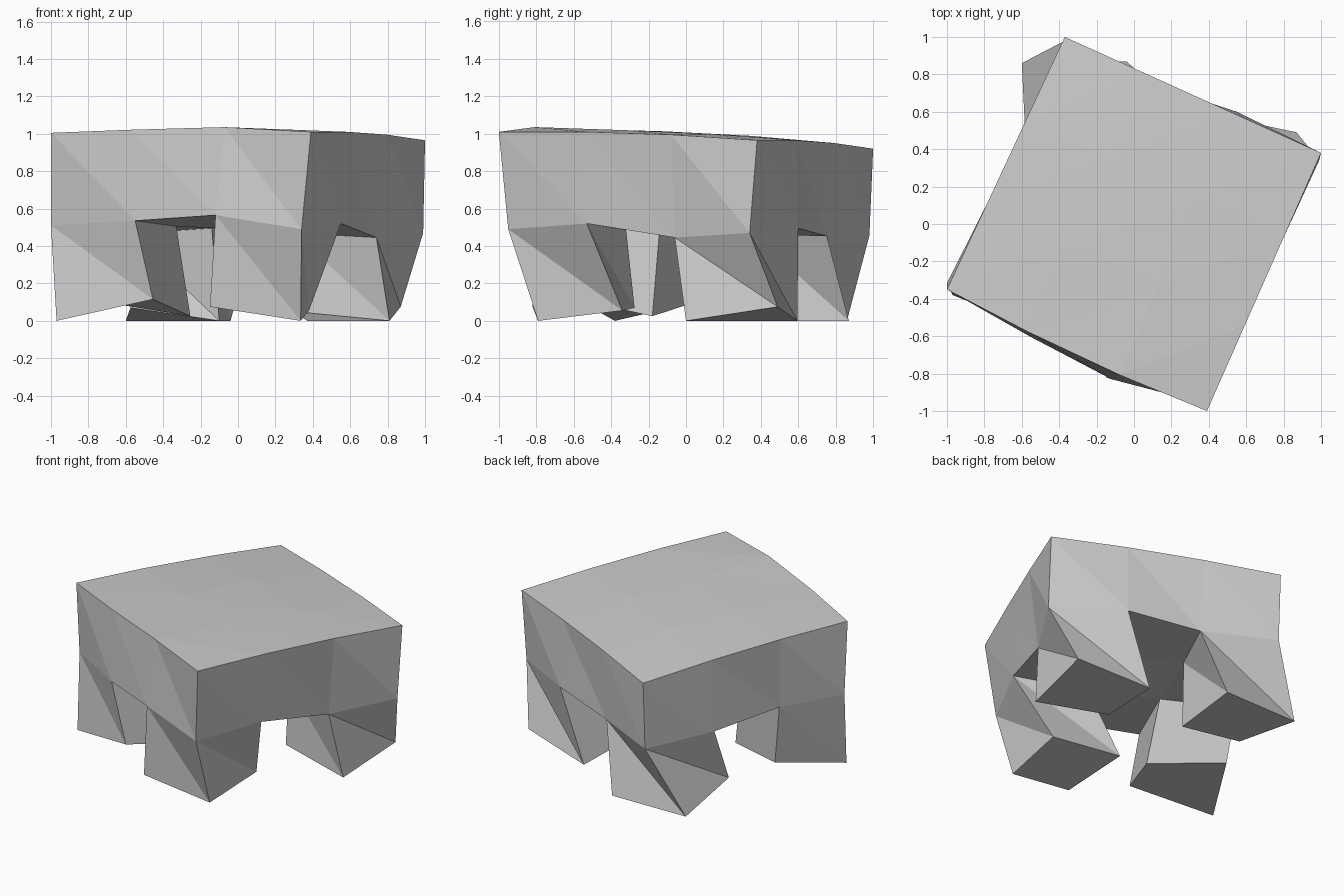
import bpy
import bmesh
from mathutils import Vector

cube = bpy.data.objects.get("Cube")
if cube:
    bpy.data.objects.remove(cube, do_unlink=True)

# One plain grey for the whole table
grey = bpy.data.materials.new("plain_grey")
grey.use_nodes = True
colour = (0.6, 0.6, 0.6, 1)
grey.diffuse_color = colour
grey.node_tree.nodes["Principled BSDF"].inputs["Base Color"].default_value = colour

CELLS = 3


def cell_loop(i, j):
    """Grid keys around one cell, counter-clockwise from above."""
    return [(i, j), (i + 1, j), (i + 1, j + 1), (i, j + 1)]


def wall(bm, upper, lower):
    """Closed band between two rings, every quad split the same way."""
    for k in range(len(upper)):
        n = (k + 1) % len(upper)
        bm.faces.new((upper[k], lower[k], lower[n]))
        bm.faces.new((upper[k], lower[n], upper[n]))


def add_points(bm, points):
    return [bm.verts.new(p) for p in points]


def finish(name, bm):
    mesh = bpy.data.meshes.new(name)
    bm.to_mesh(mesh)
    bm.free()
    mesh.materials.append(grey)
    obj = bpy.data.objects.new(name, mesh)
    bpy.context.collection.objects.link(obj)
    return obj


# Outer ring of grid keys: front, right, back, left
ring = ([(i, 0) for i in range(CELLS)] + [(CELLS, j) for j in range(CELLS)]
        + [(i, CELLS) for i in range(CELLS, 0, -1)]
        + [(0, j) for j in range(CELLS, 0, -1)])

# Lower rim of the slab and the hips where the legs meet underneath
rim = [(-1, -.315, .51), (-.55, -.605, .535), (-.12, -.83, .565),
       (.34, -.95, .49), (.55, -.53, .52), (.74, -.06, .445),
       (.99, .34, .47), (.55, .6, .495), (.085, .753, .452),
       (-.37, .98, .455), (-.59, .53, .465), (-.775, .08, .51)]
hips = [(-.33, -.14, .505), (.11, -.32, .485), (.3, .13, .47), (-.14, .32, .495)]
under = dict(zip(ring, rim))
under.update(zip(cell_loop(1, 1), hips))

# Crowned upper surface, spread evenly between its four corners
front_left, front_right, back_right, back_left = map(Vector, (
    (-1, -.35, 1.005), (.39, -1, 1.01), (1, .38, .965), (-.37, 1, .92)))
nudge = {(1, 0): (-.03, -.01, 0), (2, 0): (0, -.025, .012)}


def crown(i, j):
    u, v = i / CELLS, j / CELLS
    point = front_left.lerp(front_right, u).lerp(back_left.lerp(back_right, u), v)
    point.z += .015 * ((0 < i < CELLS) + (0 < j < CELLS))
    return point + Vector(nudge.get((i, j), (0, 0, 0)))


grid = [(i, j) for i in range(CELLS + 1) for j in range(CELLS + 1)]
cells = [(i, j) for i in range(CELLS) for j in range(CELLS)]
leg_cells = {"front_left_leg": (0, 0), "front_right_leg": (2, 0),
             "back_right_leg": (2, 2), "back_left_leg": (0, 2)}

# Table slab, open underneath only where the legs join
bm = bmesh.new()
top = {key: bm.verts.new(crown(*key)) for key in grid}
low = {key: bm.verts.new(under[key]) for key in grid}
for cell in cells:
    a, b, c, d = [top[key] for key in cell_loop(*cell)]
    bm.faces.new((a, b, c))
    bm.faces.new((a, c, d))
    if cell not in leg_cells.values():
        bm.faces.new([low[key] for key in reversed(cell_loop(*cell))])
wall(bm, [top[key] for key in ring], [low[key] for key in ring])
finish("table_slab", bm)

# Crooked legs, each running from a corner cell to its own foot
feet = {
    "front_left_leg": [(-.97, -.38, 0), (-.455, -.585, .115),
                       (-.255, -.18, .025), (-.72, .05, .1)],
    "front_right_leg": [(-.15, -.82, .075), (.335, -.79, 0),
                        (.38, -.34, .055), (-.115, -.275, .07)],
    "back_right_leg": [(.295, .105, .05), (.81, 0, 0),
                       (.87, .49, .075), (.37, .595, 0)],
    "back_left_leg": [(-.575, .35, .07), (-.1, .355, 0),
                      (-.04, .87, 0), (-.6, .86, 0)],
}
# Swap to the model's own sides: its left is +x
own_side = {"left": "right", "right": "left"}
for name, cell in leg_cells.items():
    bm = bmesh.new()
    upper = add_points(bm, [under[key] for key in cell_loop(*cell)])
    foot = add_points(bm, feet[name])
    wall(bm, upper, foot)
    bm.faces.new(list(reversed(foot)))
    end, side, part = name.split("_")
    finish("_".join((end, own_side[side], part)), bm)
